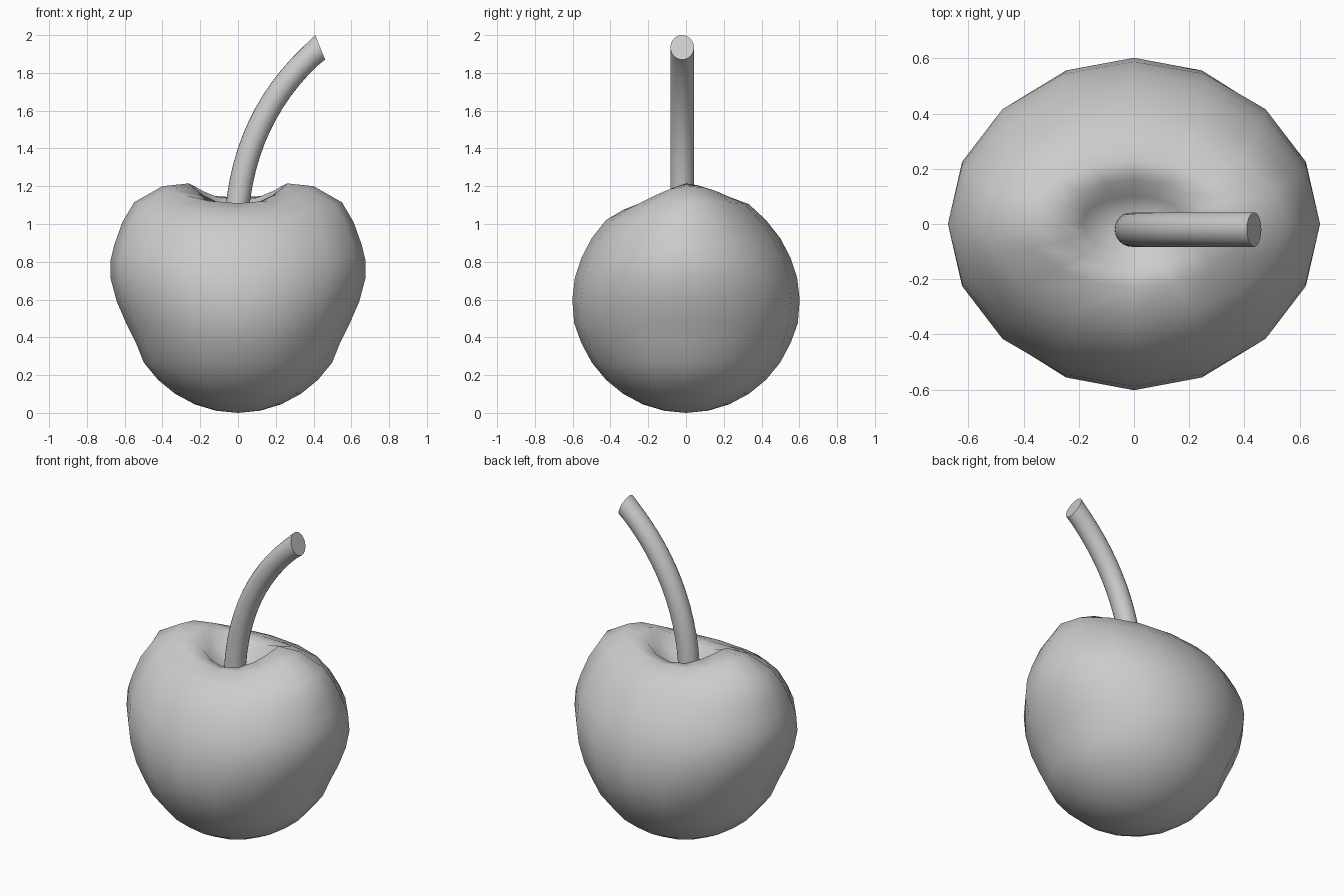
import bpy
import bmesh
from math import sin, cos, pi, radians

if "Cube" in bpy.data.objects:
    bpy.data.objects.remove(bpy.data.objects["Cube"])


def build(name, rings, angle):
    """Skin closed rings of points; a one-point ring acts as a pole."""
    bm = bmesh.new()
    loops = [[bm.verts.new(p) for p in ring] for ring in rings]
    for a, b in zip(loops, loops[1:]):
        n = max(len(a), len(b))
        for i in range(n):
            j = (i + 1) % n
            if len(a) == 1:
                bm.faces.new((a[0], b[j], b[i]))
            elif len(b) == 1:
                bm.faces.new((a[i], a[j], b[0]))
            else:
                bm.faces.new((a[i], a[j], b[j], b[i]))
    for end in (loops[0], loops[-1]):
        if len(end) > 1:
            bm.faces.new(end)
    bmesh.ops.recalc_face_normals(bm, faces=bm.faces)
    mesh = bpy.data.meshes.new(name)
    bm.to_mesh(mesh)
    bm.free()
    ob = bpy.data.objects.new(name, mesh)
    bpy.context.collection.objects.link(ob)
    bpy.context.view_layer.objects.active = ob
    ob.select_set(True)
    bpy.ops.object.shade_smooth_by_angle(angle=radians(angle))
    ob.select_set(False)
    return ob


# Fruit: lower half of a 16-sided sphere, swelling into two lobes with a dip on top
# columns: half width in x, height there, half width in y, height there
profile = [(0.6 * sin(k * pi / 16), 0.6 - 0.6 * cos(k * pi / 16)) * 2 for k in range(1, 6)]
profile += [
    (0.54, 0.37, 0.554, 0.37), (0.59, 0.47, 0.592, 0.475),
    (0.642, 0.59, 0.602, 0.60), (0.674, 0.71, 0.588, 0.717),
    (0.674, 0.81, 0.554, 0.82), (0.655, 0.89, 0.499, 0.925),
    (0.612, 1.01, 0.424, 1.02), (0.55, 1.115, 0.333, 1.09),
    (0.40, 1.20, 0.23, 1.125), (0.26, 1.215, 0.16, 1.11),
    (0.19, 1.10, 0.10, 1.04),
]
fruit = [[(0, 0, 0)]]
for rx, zx, ry, zy in profile:
    ring = []
    for i in range(16):
        c, s = cos(i * pi / 8), sin(i * pi / 8)
        tilt = 0.015 * s if zy > 1.05 else 0
        ring.append((rx * c, ry * s, zx * c * c + zy * s * s + tilt))
    fruit.append(ring)
fruit.append([(0, 0, 1.0)])
build("fruit", fruit, 80)

# Stem: round tube along a bent path, with a slanted cut at the tip
p0, p1, p2, p3 = (-0.01, 0.97), (0.0, 1.38), (0.16, 1.70), (0.435, 1.935)
stem = []
for k in range(15):
    t = k / 14
    w = ((1 - t) ** 3, 3 * t * (1 - t) ** 2, 3 * t * t * (1 - t), t ** 3)
    x, z = (sum(a * p[d] for a, p in zip(w, (p0, p1, p2, p3))) for d in (0, 1))
    lean = radians(68) * t ** 1.5 if t > 0.95 else radians(50) * t
    r = 0.07 if k == 14 else 0.0625
    stem.append([(x + r * cos(a) * cos(lean), -0.02 + 0.0625 * sin(a), z - r * cos(a) * sin(lean))
                 for a in (i * pi / 12 for i in range(24))])
build("stem", stem, 40)
